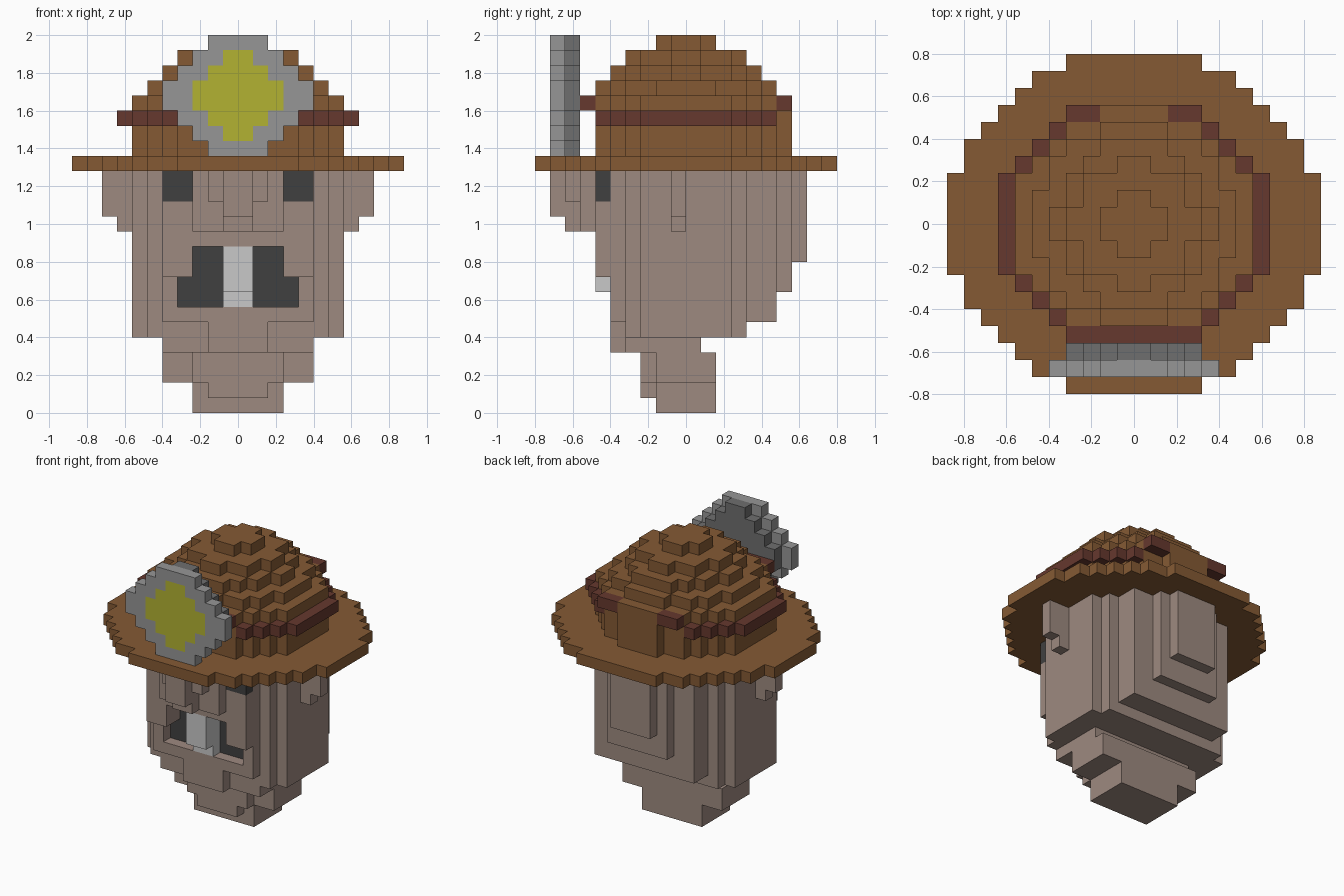
import bpy, bmesh
from mathutils import Vector

V = 0.08  # edge length of one block

if "Cube" in bpy.data.objects:
    bpy.data.objects.remove(bpy.data.objects["Cube"], do_unlink=True)


def material(name, rgb):
    lin = [((c / 255 + 0.055) / 1.055) ** 2.4 for c in rgb] + [1]
    m = bpy.data.materials.new(name)
    m.use_nodes = True
    m.diffuse_color = lin
    node = next(n for n in m.node_tree.nodes if n.type == 'BSDF_PRINCIPLED')
    node.inputs["Base Color"].default_value = lin
    return m


MATS = {name: material(name, rgb) for name, rgb in {
    "skin": (158, 138, 128), "hat_brown": (133, 90, 52),
    "band_maroon": (102, 56, 46), "lamp_grey": (150, 150, 150),
    "lamp_dark": (110, 110, 110), "lamp_yellow": (178, 178, 50),
    "charcoal": (64, 64, 64), "tooth": (200, 200, 200)}.items()}


def box(x0, x1, y0, y1, z0, z1):
    return {(x, y, z) for x in range(x0, x1) for y in range(y0, y1)
            for z in range(z0, z1)}


def mirrored(cells):
    return cells | {(-1 - x, y, z) for x, y, z in cells}


def slab(back, front, z0, z1):
    """Stepped round layer from half widths counted outwards from the middle."""
    cells = set()
    for i, w in enumerate(back):
        cells |= box(-w, w, i, i + 1, z0, z1)
    for i, w in enumerate(front):
        cells |= box(-w, w, -1 - i, -i, z0, z1)
    return cells


def disc(rows, y, zmid):
    """Stepped round plate facing the front."""
    return {(x, y, z) for x, z2, z in
            ((c[0], c[1], zmid + c[1]) for c in slab(rows, rows, 0, 1))}


def build(name, *painted):
    """Mesh the outer faces of the blocks; later entries repaint earlier ones."""
    cells = {}
    for colour, group in painted:
        cells.update(dict.fromkeys(group, colour))
    names = sorted(set(cells.values()))
    mesh = bpy.data.meshes.new(name)
    for n in names:
        mesh.materials.append(MATS[n])
    bm = bmesh.new()
    verts = {}
    for cell, colour in cells.items():
        for axis in range(3):
            for side in (0, 1):
                near = list(cell)
                near[axis] += side * 2 - 1
                if tuple(near) in cells:
                    continue
                u, w = (axis + 1) % 3, (axis + 2) % 3
                loop = []
                for a, b in ((0, 0), (1, 0), (1, 1), (0, 1)):
                    p = list(cell)
                    p[axis] += side
                    p[u] += a
                    p[w] += b
                    key = tuple(p)
                    if key not in verts:
                        verts[key] = bm.verts.new(Vector(key) * V)
                    loop.append(verts[key])
                face = bm.faces.new(loop if side else loop[::-1])
                face.material_index = names.index(colour)
    bmesh.ops.dissolve_limit(bm, angle_limit=0.01, verts=bm.verts,
                             edges=bm.edges, delimit={'MATERIAL'})
    bm.to_mesh(mesh)
    bm.free()
    bpy.context.collection.objects.link(bpy.data.objects.new(name, mesh))


# Head: rounded column whose back steps inwards towards the jaw
back, front = [7, 7, 7, 6, 5, 5, 3, 2], [7, 7, 7, 6, 5]
head = slab(back, front, 10, 16) | slab(back[:7], front, 8, 10)
head |= slab(back[:6], front, 6, 8) | slab(back[:4], front[:4], 5, 6)
head |= box(-5, 5, -6, -5, 9, 16)                        # upper face
mouth = box(-3, 3, -6, -4, 7, 11) | box(-4, 4, -6, -4, 7, 9)
head -= mouth
mouth_wall = {(x, -4, z) for x, y, z in mouth}
eyes = mirrored(box(3, 5, -6, -5, 14, 16))
build("head", ("skin", head), ("charcoal", mouth_wall | eyes))

# Jaw, chin and lower lip
jaw = box(-5, 5, -4, 1, 4, 5) | box(-5, 5, -2, 2, 2, 4) | box(-3, 3, -2, 2, 0, 4)
chin = box(-2, 2, -3, -2, 1, 4) | box(-3, 3, -3, -2, 2, 4)
build("jaw", ("skin", jaw | chin))
build("lower_lip", ("skin", box(-2, 2, -5, -4, 4, 6)))

# Nose, ears and teeth
nose = box(-3, 3, -7, -6, 12, 16) | box(-2, 2, -8, -7, 14, 16)
nose |= box(-1, 1, -8, -7, 12, 16) | box(-1, 1, -9, -8, 13, 16)
build("nose", ("skin", nose))
ear = box(7, 9, -1, 0, 13, 16) | box(7, 8, -1, 0, 12, 13)
build("ears", ("skin", mirrored(ear)))
build("upper_tooth", ("tooth", box(-1, 1, -6, -4, 8, 11)))
build("lower_tooth", ("tooth", box(-1, 1, -5, -4, 7, 8)))

# Hat brim
brim = [11, 11, 11, 10, 10, 9, 8, 7, 6, 4]
build("hat_brim", ("hat_brown", slab(brim, brim, 16, 17)))

# Hat crown in shrinking layers, with a fold at the back
base = [7, 7, 7, 6, 5, 4]
crown = slab(base, base, 17, 21) | box(-2, 2, 6, 7, 17, 21)
for i, rows in enumerate(([6, 6, 5, 5, 4, 2], [5, 4, 4, 3, 2],
                          [4, 3, 3, 1], [2, 1])):
    crown |= slab(rows, rows, 21 + i, 22 + i)
build("hat_crown", ("hat_brown", crown))

# Hat band: low around the sides, one block higher at front and back
outer = [w + 1 for w in base]
band = slab(outer, outer, 19, 20) - crown
band |= box(-4, 4, -7, -6, 20, 21) | mirrored(box(2, 4, 6, 7, 20, 21))
build("hat_band", ("band_maroon", band))

# Lamp: rim with glowing centre, and a smaller dark backing
build("lamp_rim", ("lamp_grey", disc([5, 4, 3, 2], -9, 21)),
      ("lamp_yellow", disc([3, 2, 1], -9, 21)))
build("lamp_backing", ("lamp_dark", disc([4, 3, 2, 1], -8, 21)))
